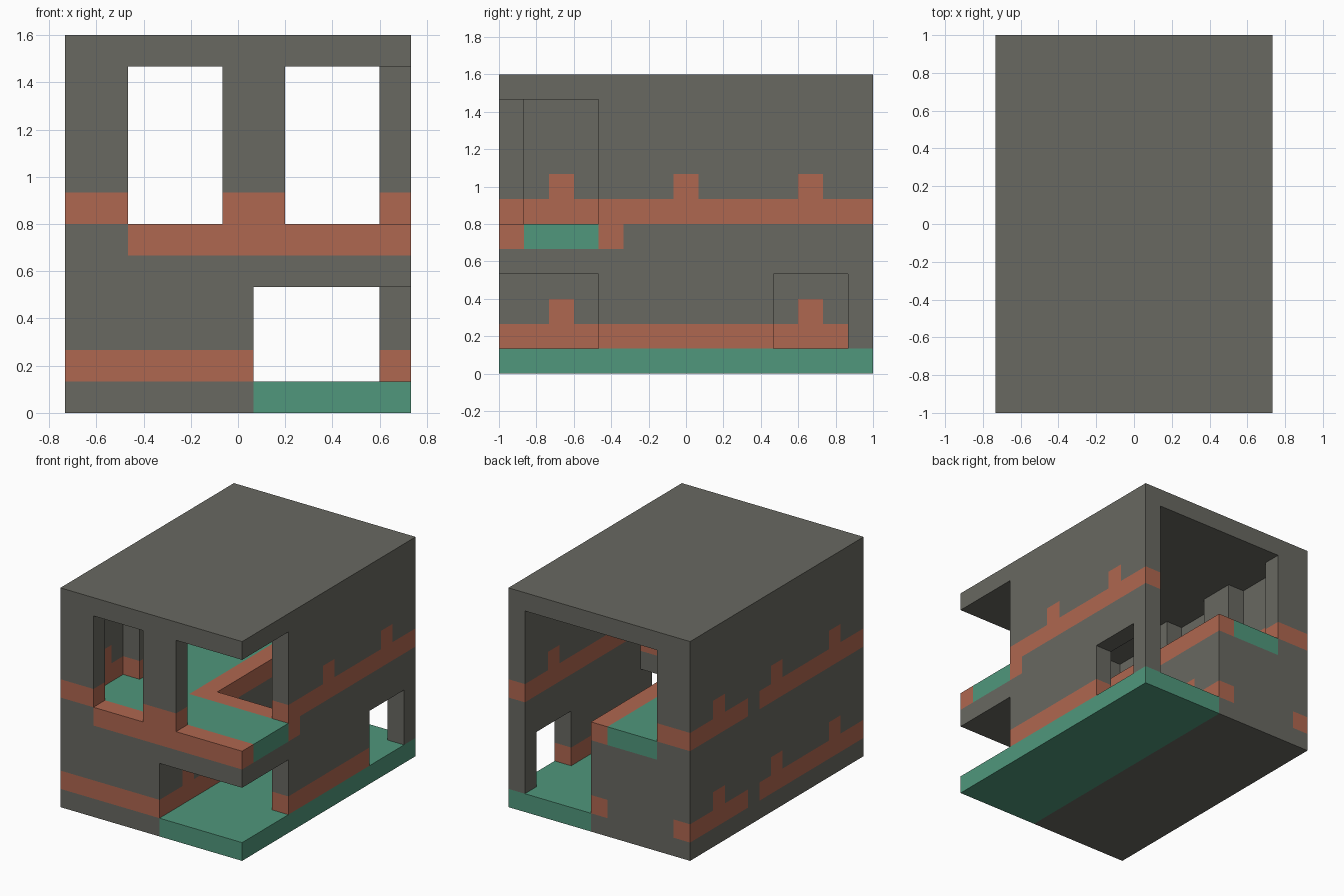
import bpy
import bmesh
from math import floor, radians
from mathutils import Vector

cube = bpy.data.objects.get("Cube")
if cube:
    bpy.data.objects.remove(cube, do_unlink=True)

U = 2 / 15                      # one building block
SIZE = Vector((11, 15, 12))     # whole model in blocks
STONE, BRICK, TILE = range(3)


def make_material(name, rgb):
    mat = bpy.data.materials.new(name)
    mat.use_nodes = True
    mat.diffuse_color = (*rgb, 1)
    bsdf = mat.node_tree.nodes["Principled BSDF"]
    bsdf.inputs["Base Color"].default_value = (*rgb, 1)
    bsdf.inputs["Roughness"].default_value = 0.9
    return mat


MATERIALS = [
    make_material("warm grey stone", (0.14, 0.14, 0.12)),
    make_material("terracotta brick", (0.43, 0.135, 0.08)),
    make_material("green tile", (0.08, 0.31, 0.2)),
]


def block(name, low, high, paint):
    """Box in block units, sliced on the block grid and painted by a rule."""
    low, high = Vector(low), Vector(high)
    bm = bmesh.new()
    bmesh.ops.create_cube(bm, size=1)
    for v in bm.verts:
        for i in range(3):
            v.co[i] = high[i] if v.co[i] > 0 else low[i]
    for axis in range(3):
        normal = Vector((0, 0, 0))
        normal[axis] = 1
        for cut in range(int(low[axis]) + 1, int(high[axis])):
            bmesh.ops.bisect_plane(bm, geom=bm.verts[:] + bm.edges[:] + bm.faces[:],
                                   plane_co=normal * cut, plane_no=normal)
    bm.normal_update()
    for f in bm.faces:
        inside = f.calc_center_median() - f.normal * 0.5
        cell = [floor(c) for c in inside]
        f.material_index = paint(cell, f.normal)
    # Merge squares of one colour into clean large faces
    bmesh.ops.dissolve_limit(bm, angle_limit=radians(1), verts=bm.verts[:],
                             edges=bm.edges[:], delimit={'MATERIAL'})
    for v in bm.verts:
        v.co = Vector(((v.co.x - SIZE.x / 2) * U, (v.co.y - SIZE.y / 2) * U, v.co.z * U))
    mesh = bpy.data.meshes.new(name)
    bm.to_mesh(mesh)
    bm.free()
    for mat in MATERIALS:
        mesh.materials.append(mat)
    bpy.context.collection.objects.link(bpy.data.objects.new(name, mesh))


def plain(colour):
    return lambda cell, n: colour


def band(base, teeth=True):
    """Brick course at height base, with raised teeth on the side walls."""
    def paint(cell, n):
        x, y, z = cell
        if z == base:
            gap = n.x < -0.5 and x == 0 and y == 9
            return STONE if gap else BRICK
        tooth = teeth and abs(n.x) > 0.5 and y in (2, 7, 12)
        return BRICK if tooth and z == base + 1 else STONE
    return paint


def lower_paint(cell, n):
    # The rear face carries only the ends of the course
    if n.y > 0.5 and cell[0] not in (0, 5):
        return STONE
    return band(1)(cell, n)


def floor_paint(cell, n):
    x, y, z = cell
    if x < 2 and n.z < 0.5:
        return STONE
    front_edge = y == 0
    void_edge = (x == 5 and y >= 4) or (x > 5 and y == 4)
    return BRICK if front_edge or void_edge else TILE


# Lower storey
block("lower_floor", (6, 0, 0), (11, 15, 1), plain(TILE))
block("lower_block", (0, 0, 0), (6, 15, 5), lower_paint)
block("lower_right_wall", (10, 4, 1), (11, 11, 4), band(1, teeth=False))
block("lower_back_post", (10, 14, 1), (11, 15, 4), plain(STONE))
block("right_spandrel", (10, 5, 4), (11, 15, 6), plain(STONE))
block("porch_ceiling", (6, 0, 4), (11, 5, 5), plain(STONE))

# Upper floor around the stairwell void
block("upper_floor_front", (0, 0, 5), (11, 5, 6), floor_paint)
block("upper_floor_rear", (0, 5, 5), (6, 15, 6), floor_paint)

# Upper storey walls, piers and pilasters, given as plan rectangles
UPPER = {
    "left_wall": (0, 0, 1, 15),
    "right_wall": (10, 4, 11, 15),
    "front_left_pier": (1, 0, 2, 1),
    "front_middle_pier": (5, 0, 7, 1),
    "back_left_pier": (1, 14, 2, 15),
    "front_pilaster": (1, 4, 2, 6),
    "back_pilaster": (1, 9, 2, 11),
}
for name, (x0, y0, x1, y1) in UPPER.items():
    block(name, (x0, y0, 6), (x1, y1, 11), band(6))

# Flat roof
block("roof", (0, 0, 11), (11, 15, 12), plain(STONE))
